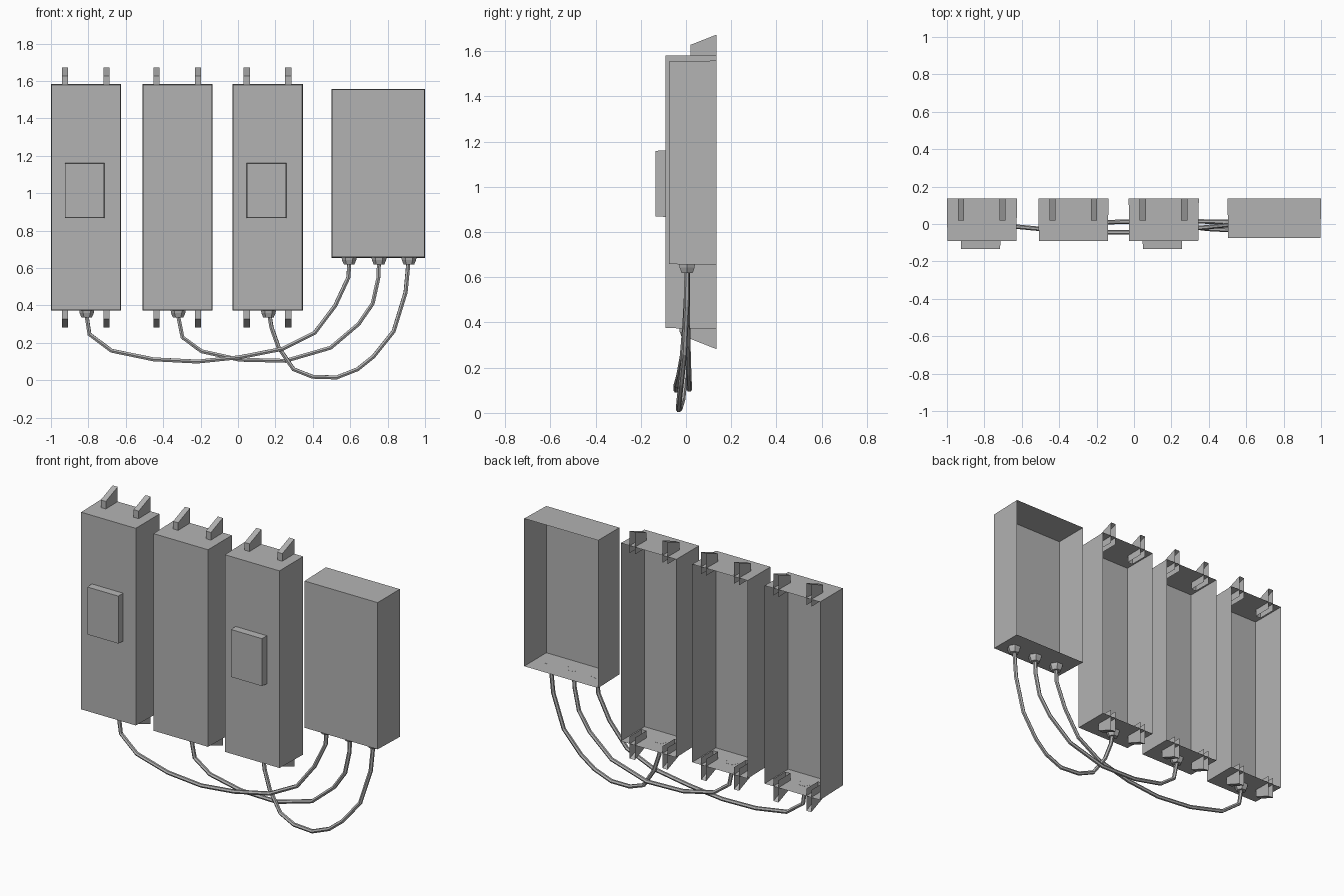
import bpy, bmesh, math

if "Cube" in bpy.data.objects:
    bpy.data.objects.remove(bpy.data.objects["Cube"], do_unlink=True)

grey = bpy.data.materials.new("painted grey metal")
grey.use_nodes = True
COLOUR = (0.45, 0.45, 0.45, 1)
grey.diffuse_color = COLOUR
grey.node_tree.nodes["Principled BSDF"].inputs["Base Color"].default_value = COLOUR

BACK = 0.135


def add_object(name, bm):
    mesh = bpy.data.meshes.new(name)
    bm.to_mesh(mesh)
    bm.free()
    mesh.materials.append(grey)
    obj = bpy.data.objects.new(name, mesh)
    bpy.context.collection.objects.link(obj)
    return obj


def shell(name, x, width, z0, z1, front, back, draft):
    """Box open at the back, its front face drawn in slightly."""
    bm = bmesh.new()
    rings = []
    for y, d in ((front, draft), (back, 0)):
        l, r, b, t = x - width / 2 + d, x + width / 2 - d, z0 + d, z1 - d
        rings.append([bm.verts.new((px, y, pz))
                      for px, pz in ((l, b), (r, b), (r, t), (l, t))])
    a, c = rings
    bm.faces.new(a)
    for i in range(4):
        j = (i + 1) % 4
        bm.faces.new((a[j], a[i], c[i], c[j]))
    return add_object(name, bm)


def bracket(name, x, edge, up):
    """Hollow mounting lug, open at the back and inside the cabinet."""
    bm = bmesh.new()
    profile = [(BACK, -0.045), (0.02, -0.045), (0.02, 0.045), (BACK, 0.09)]
    left, right = [[bm.verts.new((x + s * 0.017, y, edge + up * h))
                    for y, h in profile] for s in (-1, 1)]
    bm.faces.new(left)
    bm.faces.new(right[::-1])
    for i in (1, 2):
        bm.faces.new((left[i + 1], left[i], right[i], right[i + 1]))
    if up < 0:
        bmesh.ops.reverse_faces(bm, faces=bm.faces[:])
    return add_object(name, bm)


def gland(name, x, top):
    """Six-sided cable gland: a short collar and a tapering nose."""
    bm = bmesh.new()
    rings = []
    for r, drop in ((0.04, 0), (0.038, 0.015), (0.028, 0.038)):
        rings.append([bm.verts.new((x + r * math.cos(i * math.pi / 3),
                                    0.005 + r * math.sin(i * math.pi / 3),
                                    top - drop)) for i in range(6)])
    for a, b in zip(rings, rings[1:]):
        for i in range(6):
            j = (i + 1) % 6
            bm.faces.new((a[j], a[i], b[i], b[j]))
    bm.faces.new(rings[-1][::-1])
    return add_object(name, bm)


def cable(name, points, sag):
    """Hanging cable that swings sideways by sag at its middle."""
    curve = bpy.data.curves.new(name, "CURVE")
    curve.dimensions = "3D"
    curve.bevel_depth = 0.012
    curve.bevel_resolution = 1
    curve.use_fill_caps = True
    spline = curve.splines.new("POLY")
    spline.points.add(len(points) - 1)
    spline.use_smooth = False
    first, last = points[0][0], points[-1][0]
    for p, (x, z) in zip(spline.points, points):
        t = (x - first) / (last - first)
        p.co = (x, 0.005 + sag * math.sin(math.pi * t), z, 1)
    curve.materials.append(grey)
    obj = bpy.data.objects.new(name, curve)
    bpy.context.collection.objects.link(obj)


# Three tall cabinets with lugs and glands
LOW, HIGH = 0.372, 1.583
for label, x in (("left", -0.813), ("middle", -0.324), ("right", 0.159)):
    shell(label + "_cabinet", x, 0.375, LOW, HIGH, -0.09, BACK, 0.003)
    for side, dx in (("a", -0.112), ("b", 0.11)):
        bracket(f"{label}_top_bracket_{side}", x + dx, HIGH, 1)
        bracket(f"{label}_bottom_bracket_{side}", x + dx, LOW, -1)
    gland(label + "_cabinet_gland", x + 0.004, LOW + 0.002)

# Raised front panels on the outer two cabinets
for label, x in (("left", -0.82), ("right", 0.152)):
    shell(label + "_front_panel", x, 0.212, 0.867, 1.161, -0.134, -0.09, 0.002)

# Wider junction box with three glands
shell("junction_box", 0.75, 0.5, 0.655, 1.558, -0.075, BACK, 0.003)
for i in range(3):
    gland(f"junction_gland_{i + 1}", 0.594 + 0.16 * i, 0.657)

# Hanging cables
cable("left_cable", [(-.81, .35), (-.794, .246), (-.676, .158), (-.452, .112),
                     (-.217, .1), (.008, .123), (.238, .168), (.41, .254),
                     (.52, .4), (.59, .55), (.596, .64)], -0.05)
cable("middle_cable", [(-.321, .35), (-.297, .23), (-.195, .155), (.008, .11),
                       (.254, .104), (.495, .174), (.644, .3), (.72, .41),
                       (.75, .545), (.754, .64)], 0.01)
cable("right_cable", [(.168, .35), (.179, .283), (.217, .176), (.297, .059),
                      (.398, .019), (.527, .015), (.639, .059), (.725, .128),
                      (.832, .262), (.896, .47), (.912, .64)], -0.038)
